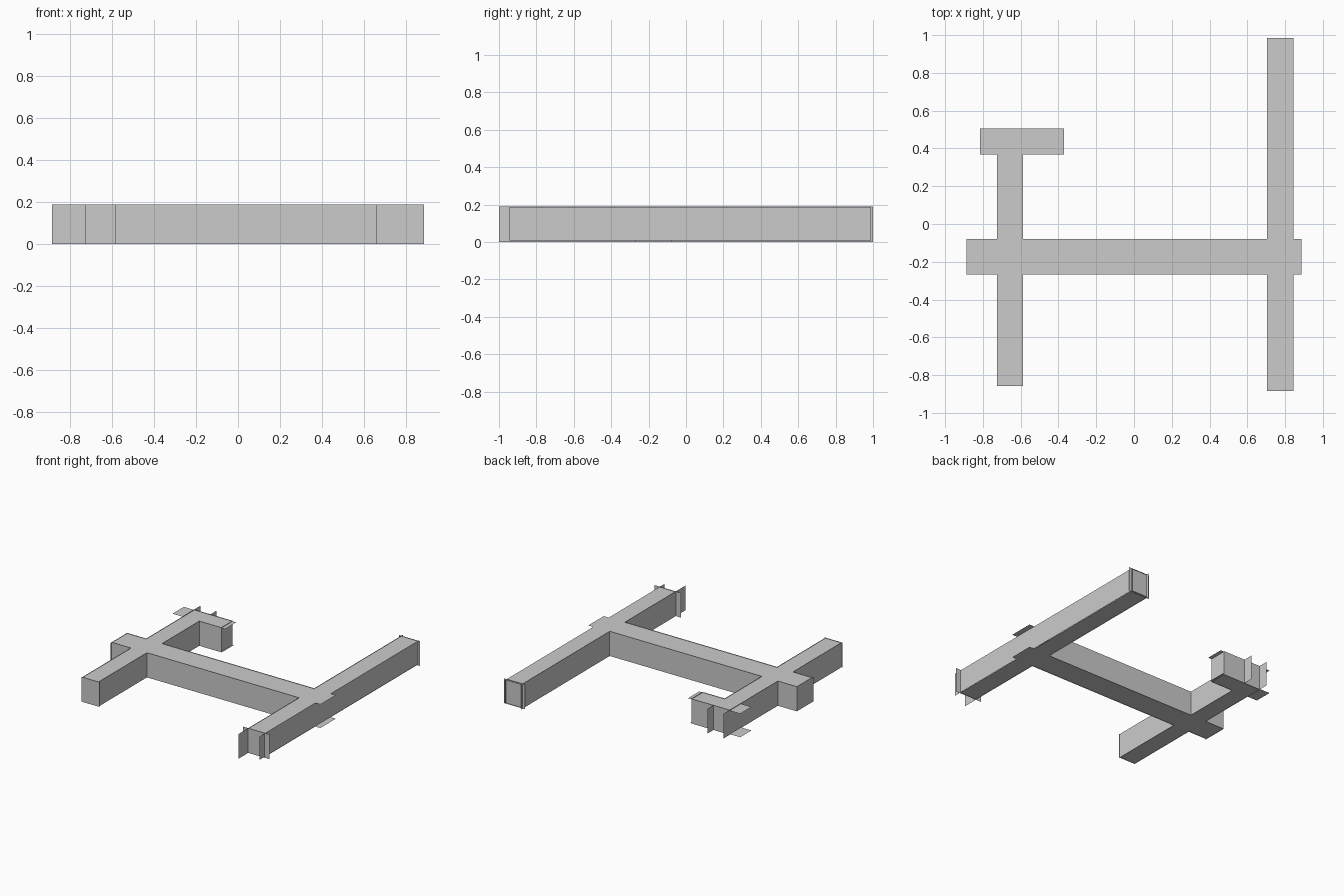
import bpy, bmesh

if "Cube" in bpy.data.objects:
    bpy.data.objects.remove(bpy.data.objects["Cube"])

H = 0.19              # wall height
FLOOR, CEIL = 0.005, 0.186


def sheet(name, quads):
    """One object made of thin flat quads, each given as four corners."""
    bm = bmesh.new()
    for q in quads:
        bm.faces.new([bm.verts.new(p) for p in q])
    bmesh.ops.remove_doubles(bm, verts=bm.verts, dist=1e-5)
    me = bpy.data.meshes.new(name)
    bm.to_mesh(me)
    bm.free()
    ob = bpy.data.objects.new(name, me)
    bpy.context.collection.objects.link(ob)
    return ob


def slab(x0, x1, y0, y1, z):
    return [(x0, y0, z), (x1, y0, z), (x1, y1, z), (x0, y1, z)]


def wall_y(x, y0, y1, z0=0.0, z1=H):
    """Wall running along y."""
    return [(x, y0, z0), (x, y1, z0), (x, y1, z1), (x, y0, z1)]


def wall_x(y, x0, x1, z0=0.0, z1=H):
    """Wall running along x."""
    return [(x0, y, z0), (x1, y, z0), (x1, y, z1), (x0, y, z1)]


# Plan lines of the corridors
LX0, LX1 = -0.725, -0.587     # left corridor
RX0, RX1 = 0.705, 0.845       # right corridor
CY0, CY1 = -0.268, -0.08      # cross corridor
AY0, AY1 = 0.368, 0.505       # short arm
CX0, CX1 = -0.887, 0.888      # cross corridor ends
LF, RF, RB = -0.857, -0.883, 0.985

# Floor and ceiling
plan = [
    (LX0, LX1, LF, AY0),
    (RX0, RX1, RF, RB),
    (CX0, LX0, CY0, CY1),
    (LX1, RX0, CY0, CY1),
    (RX1, CX1, CY0, CY1),
    (-0.815, -0.39, AY0, AY1),
]
sheet("floor", [slab(*r, FLOOR) for r in plan])
sheet("ceiling", [slab(*r, CEIL) for r in plan])
sheet("ceiling_lip", [slab(-0.39, -0.37, AY0, AY1, CEIL)])

# Left corridor: side walls run past the arm as small stubs
sheet("left_corridor_walls", [
    wall_y(LX0, LF, CY0), wall_y(LX0, CY1, 0.58),
    wall_y(LX1, LF, CY0), wall_y(LX1, CY1, AY0), wall_y(LX1, AY1, 0.58),
])
sheet("left_corridor_front_end", [wall_x(LF, -0.73, -0.58)])

# Right corridor
sheet("right_corridor_inner_walls", [
    wall_y(RX0, -1.0, CY0), wall_y(RX0, CY1, 1.0),
])
sheet("right_corridor_outer_wall", [wall_y(RX1, -0.945, 0.99, 0.008, 0.186)])
sheet("right_corridor_front_end", [wall_x(RF, 0.66, 0.885)])
sheet("right_corridor_back_end", [wall_x(0.978, 0.685, 0.865)])

# Cross corridor
sheet("cross_corridor_walls", [
    wall_x(y, a, b) for y in (CY0, CY1) for a, b in ((CX0, LX0), (LX1, RX0))
])
sheet("cross_corridor_end", [wall_y(CX0, -0.28, -0.08)])

# Short arm at the back of the left corridor
sheet("arm_walls", [wall_x(AY0, LX1, -0.4), wall_x(AY1, LX0, -0.4)])
sheet("arm_end", [wall_y(-0.4, AY0, AY1)])
